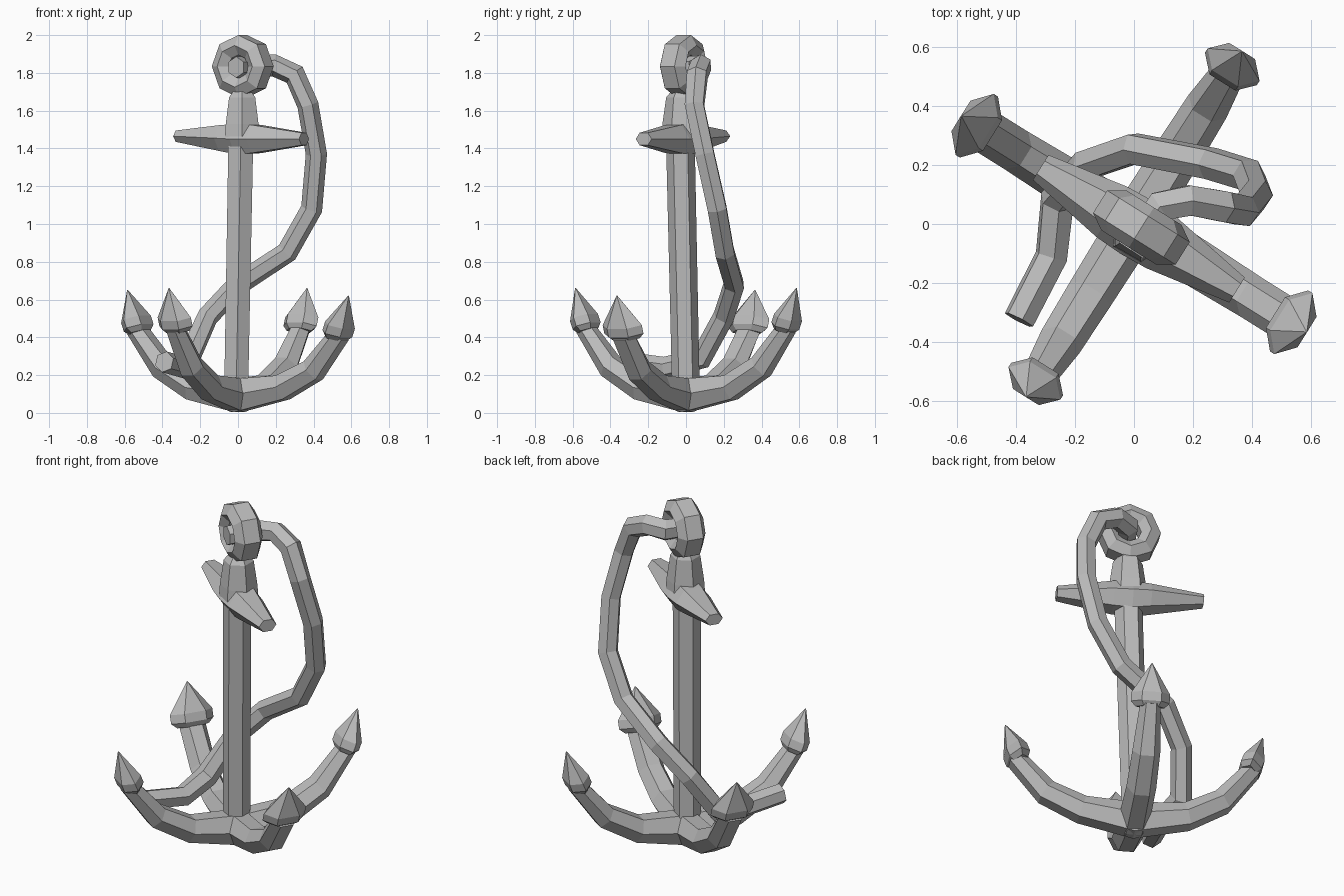
import bpy
import bmesh
from math import cos, sin, pi, radians
from mathutils import Vector, Matrix

if "Cube" in bpy.data.objects:
    bpy.data.objects.remove(bpy.data.objects["Cube"], do_unlink=True)

iron = bpy.data.materials.new("iron_grey")
iron.use_nodes = True
colour = (0.5, 0.5, 0.5, 1)
iron.diffuse_color = colour
iron.node_tree.nodes["Principled BSDF"].inputs["Base Color"].default_value = colour

ARM_TURN = radians(-32)


def loft(name, rings, matrix=Matrix(), closed=False):
    """Skin a list of equal point rings; cap the ends unless closed."""
    bm = bmesh.new()
    loops = [[bm.verts.new(p) for p in ring] for ring in rings]
    n = len(loops[0])
    pairs = list(zip(loops, loops[1:]))
    if closed:
        pairs.append((loops[-1], loops[0]))
    for a, b in pairs:
        for i in range(n):
            j = (i + 1) % n
            bm.faces.new((a[i], a[j], b[j], b[i]))
    if not closed:
        bm.faces.new(loops[0][::-1])
        bm.faces.new(loops[-1])
    bmesh.ops.remove_doubles(bm, verts=bm.verts, dist=0.0005)
    bmesh.ops.recalc_face_normals(bm, faces=bm.faces)
    bm.transform(matrix)
    mesh = bpy.data.meshes.new(name)
    bm.to_mesh(mesh)
    bm.free()
    mesh.materials.append(iron)
    obj = bpy.data.objects.new(name, mesh)
    bpy.context.collection.objects.link(obj)
    return obj


def hex_ring(x, z, tilt, w, t):
    """Flat hexagon across a path in the xz plane, w wide in y, t thick."""
    nx, nz = -sin(tilt), cos(tilt)
    outline = [(1, 0), (.5, 1), (-.5, 1), (-1, 0), (-.5, -1), (.5, -1)]
    return [Vector((x + nx * t * b, w * a, z + nz * t * b)) for a, b in outline]


def level_ring(x, y, z, radius, turn=-pi / 2):
    return [Vector((x + radius * cos(turn + i * pi / 3),
                    y + radius * sin(turn + i * pi / 3), z)) for i in range(6)]


# Four curved arms with barbed heads
arms = [("left_front", 0, -.03, .075, 1.0), ("left_back", 1, .01, .055, .85),
        ("right_back", 2, 0, .075, 1.0), ("right_front", 3, .01, .055, .85)]
for side, quarter, lift, end_width, head_scale in arms:
    turn = Matrix.Rotation(ARM_TURN + quarter * pi / 2, 4, "Z")
    loft(side + "_arm", [
        hex_ring(0, .092, 0, .085, .088),
        hex_ring(.28, .135, radians(18), .08, .066),
        hex_ring(.47, .24 + lift / 2, radians(38), .075, .06),
        hex_ring(.63, .44 + lift, radians(58), end_width, .045)], turn)
    a, w = radians(70), .122 * head_scale
    loft(side + "_barb", [
        hex_ring(.61, .425 + lift, a, w * .75, .04),
        hex_ring(.62, .45 + lift, a, w, .058),
        hex_ring(.637, .495 + lift, a, w, .058),
        hex_ring(.69, .65 + lift, a, .002, .002)], turn)

# Slightly leaning shank and the collar that carries the eye
loft("shank", [level_ring(-.01, 0, .1, .073), level_ring(.015, -.03, 1.45, .076)])
loft("collar", [level_ring(.022, -.025, 1.46, .105), level_ring(.022, -.025, 1.53, .1),
                level_ring(.022, -.025, 1.67, .08), level_ring(.022, -.022, 1.71, .05)])

# Tapered stock bar
loft("stock", [hex_ring(x, z, 0, w, t) for x, z, w, t in (
    (-.385, 1.465, .05, .03), (-.10, 1.455, .1, .068), (0, 1.45, .105, .08),
    (.10, 1.45, .1, .075), (.40, 1.45, .05, .033))],
    Matrix.Translation((.01, -.012, 0)) @ Matrix.Rotation(ARM_TURN, 4, "Z"))

# Eight-sided eye ring
section = [(.165, -.045), (.165, .045), (.11, .08), (.06, .045), (.06, -.045), (.11, -.08)]
eye = [[Vector((r * cos(k * pi / 4), y, r * sin(k * pi / 4))) for r, y in section]
       for k in range(8)]
loft("eye_ring", eye, Matrix.Translation((.025, -.012, 1.835)) @
     Matrix.Rotation(ARM_TURN, 4, "Z"), closed=True)


# Rope through the eye, hanging down and around behind the shank
def tube(name, points, radius):
    pts = [Vector(p) for p in points]
    normal, rings = Vector((0, 0, 1)), []
    for i, p in enumerate(pts):
        before = (p - pts[i - 1]).normalized() if i else None
        after = (pts[i + 1] - p).normalized() if i + 1 < len(pts) else None
        along = ((before or after) + (after or before)).normalized()
        normal = (normal - along * normal.dot(along)).normalized()
        side = along.cross(normal)
        r = radius / max(.8, along.dot(after or before))
        rings.append([p + r * (normal * cos(k * pi / 3) + side * sin(k * pi / 3))
                      for k in range(6)])
    return loft(name, rings)


tube("rope", [(-.01, -.09, 1.83), (.09, .06, 1.83), (.19, .08, 1.84), (.30, .06, 1.79),
              (.37, .045, 1.63), (.415, .10, 1.37), (.39, .165, 1.08), (.26, .205, .85),
              (.0, .255, .68), (-.16, .20, .51), (-.26, .08, .29), (-.28, -.11, .24),
              (-.39, -.325, .27)], .056)
